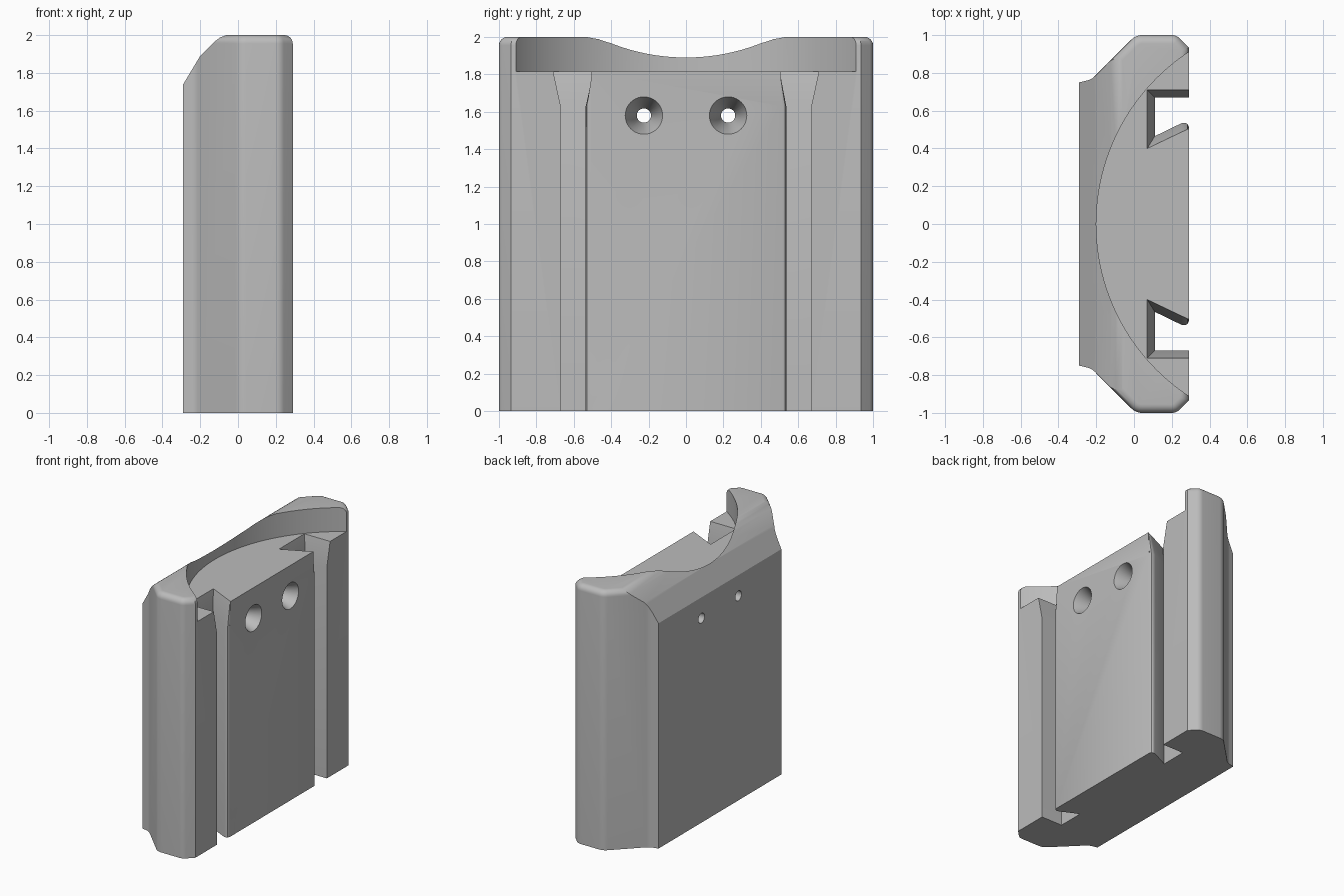
import bpy, bmesh, math
from mathutils import Vector

if "Cube" in bpy.data.objects:
    bpy.data.objects.remove(bpy.data.objects["Cube"], do_unlink=True)

grey = bpy.data.materials.new("plain grey")
grey.use_nodes = True
colour = (0.5, 0.5, 0.5, 1)
grey.diffuse_color = colour
grey.node_tree.nodes["Principled BSDF"].inputs["Base Color"].default_value = colour


def loft(name, rings):
    """Join equal rings of points into a closed solid."""
    bm = bmesh.new()
    loops = [[bm.verts.new(p) for p in ring] for ring in rings]
    n = len(loops[0])
    for a, b in zip(loops, loops[1:]):
        for i in range(n):
            j = (i + 1) % n
            bm.faces.new((a[i], a[j], b[j], b[i]))
    bm.faces.new(loops[0][::-1])
    bm.faces.new(loops[-1])
    bmesh.ops.recalc_face_normals(bm, faces=bm.faces)
    mesh = bpy.data.meshes.new(name)
    bm.to_mesh(mesh)
    bm.free()
    ob = bpy.data.objects.new(name, mesh)
    bpy.context.collection.objects.link(ob)
    mesh.materials.append(grey)
    return ob


def fillet(corners, steps=6):
    """Round the inner corners of an open path of (x, y, radius)."""
    out = []
    for i, (x, y, r) in enumerate(corners):
        p = Vector((x, y))
        if not r:
            out.append(p)
            continue
        u = (Vector(corners[i - 1][:2]) - p).normalized()
        v = (Vector(corners[i + 1][:2]) - p).normalized()
        half = math.acos(u.dot(v)) / 2
        t = r / math.tan(half)
        c = p + (u + v).normalized() * r / math.sin(half)
        a, b = p + u * t - c, p + v * t - c
        for k in range(steps + 1):
            out.append(c + a.lerp(b, k / steps).normalized() * r)
    return out


def inset(points, d):
    """Move a clockwise outline inward by d with mitred corners."""
    out = []
    for i, p in enumerate(points):
        e = (p - points[i - 1]).normalized()
        f = (points[(i + 1) % len(points)] - p).normalized()
        n, m = Vector((e.y, -e.x)), Vector((f.y, -f.x))
        out.append(p + (n + m) * d / (1 + n.dot(m)))
    return out


def at_z(points, z):
    return [(p[0], p[1], z) for p in points]


def circle(radius, n, place):
    return [place(radius * math.cos(2 * math.pi * i / n),
                  radius * math.sin(2 * math.pi * i / n)) for i in range(n)]


# Body: chamfered outline with a rounded top rim
half = fillet([(-0.29, 0.75, 0), (-0.225, 0.765, 0.08), (0.01, 1, 0.08),
               (0.225, 1, 0.06), (0.29, 0.935, 0)])
outline = half + [Vector((p.x, -p.y)) for p in reversed(half)]
rim = 0.045
rings = [at_z(outline, 0)]
for k in range(7):
    a = math.pi / 2 * k / 6
    rings.append(at_z(inset(outline, rim * (1 - math.cos(a))),
                      2 - rim + rim * math.sin(a)))
body = loft("slotted_mount_body", rings)

cutters = []

# Sloping shoulder along the upper back edge
shoulder = [(-0.35, 1.64), (-0.2, 1.89), (-0.125, 1.965), (-0.095, 1.988),
            (-0.055, 2.002), (-0.055, 2.2), (-0.35, 2.2)]
cutters.append(loft("shoulder_cutter",
                    [[(x, y, z) for x, z in shoulder] for y in (-1.2, 1.2)]))

# Round recess in the top
floor = 1.815
disc = circle(1.09, 160, lambda u, v: (0.89 + u, v))
cutters.append(loft("recess_cutter", [at_z(disc, floor), at_z(disc, 2.2)]))

# Dovetail slots with a flared mouth at the top
slot = [(0.4, 0.67), (0.11, 0.67), (0.11, 0.465), (0.25, 0.533),
        (0.268, 0.536), (0.283, 0.53), (0.29, 0.515), (0.4, 0.515)]
mouth = [(0.4, 0.71), (0.07, 0.71), (0.07, 0.4), (0.25, 0.486),
         (0.268, 0.494), (0.283, 0.501), (0.29, 0.505), (0.4, 0.505)]
for side in (-1, 1):
    levels = [(slot, -0.1), (slot, 1.63), (mouth, floor), (mouth, 1.85)]
    cutters.append(loft("slot_cutter", [
        [(x, side * y, z) for x, y in shape] for shape, z in levels]))

# Countersunk screw holes
for side in (-1, 1):
    steps = [(-0.4, 0.038), (0.14, 0.038), (0.29, 0.1), (0.35, 0.125)]
    cutters.append(loft("hole_cutter", [
        circle(r, 40, lambda u, v: (x, side * 0.225 + u, 1.58 + v))
        for x, r in steps]))

for cutter in cutters:
    cutter.hide_render = True
    mod = body.modifiers.new(cutter.name, "BOOLEAN")
    mod.operation = "DIFFERENCE"
    mod.solver = "EXACT"
    mod.object = cutter

# Bake the cuts and drop the cutters
graph = bpy.context.evaluated_depsgraph_get()
cut = bpy.data.meshes.new_from_object(body.evaluated_get(graph))
body.modifiers.clear()
body.data = cut
for cutter in cutters:
    bpy.data.objects.remove(cutter, do_unlink=True)

bpy.ops.object.select_all(action="DESELECT")
body.select_set(True)
bpy.context.view_layer.objects.active = body
bpy.ops.object.shade_smooth_by_angle(angle=math.radians(28))
